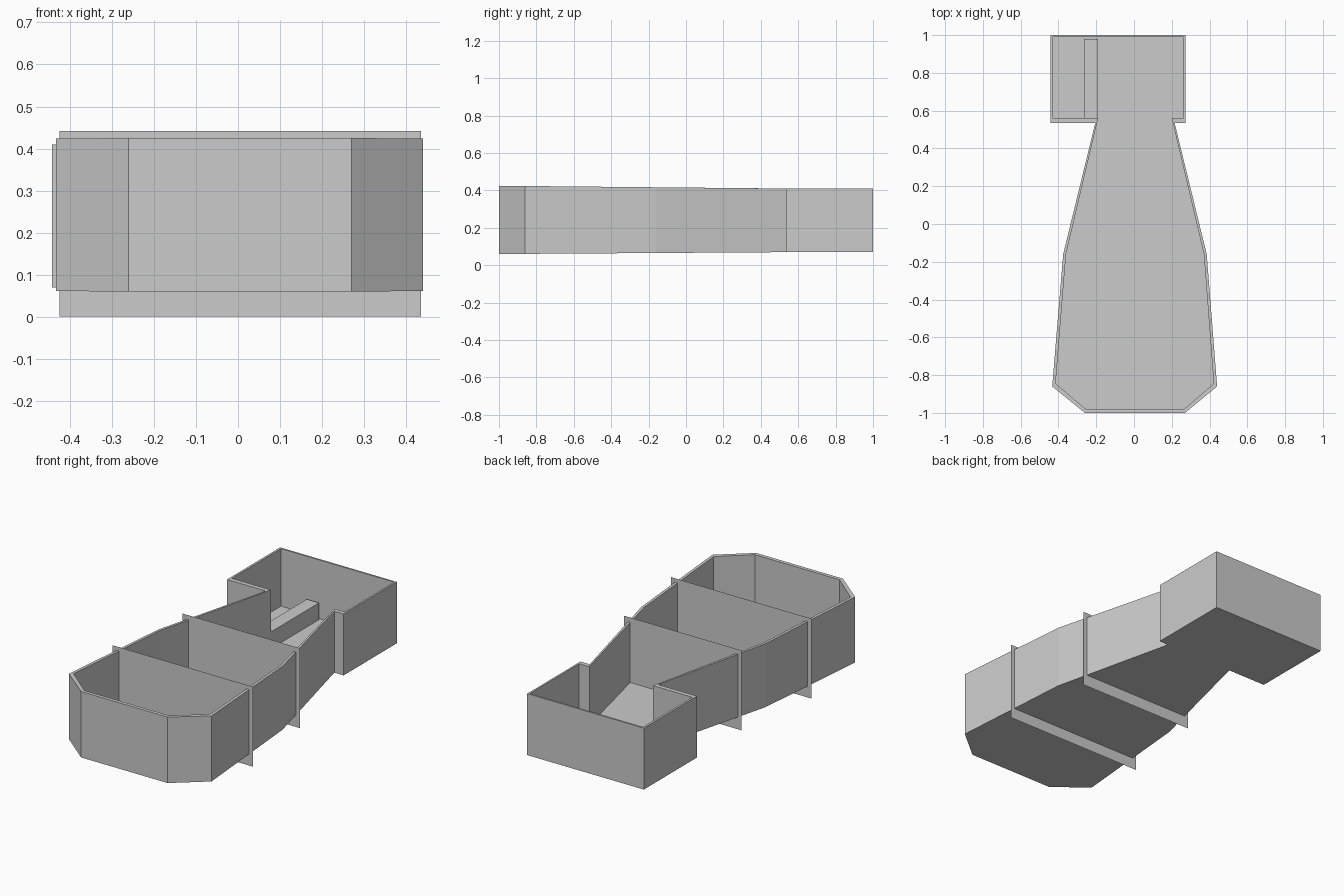
import bpy, bmesh

if "Cube" in bpy.data.objects:
    bpy.data.objects.remove(bpy.data.objects["Cube"])

# Plan outlines, counter-clockwise from the front left corner
OUTER = [(-.26, -1), (.27, -1), (.44, -.86), (.385, -.16), (.215, .535), (.272, .535),
         (.272, 1), (-.442, 1), (-.442, .535), (-.205, .535), (-.375, -.16), (-.433, -.86)]
INNER = [(-.255, -.98), (.265, -.98), (.422, -.845), (.37, -.16), (.2, .56), (.262, .56),
         (.262, .99), (-.43, .99), (-.43, .56), (-.19, .56), (-.36, -.16), (-.415, -.845)]
NECK = (4, 9)  # points where the tapered body meets the rear box


def taper(y, front, rear):
    t = min((y + 1) / 1.535, 1)
    return front + (rear - front) * t


def finish(bm, name):
    bmesh.ops.recalc_face_normals(bm, faces=bm.faces)
    mesh = bpy.data.meshes.new(name)
    bm.to_mesh(mesh)
    bm.free()
    obj = bpy.data.objects.new(name, mesh)
    bpy.context.collection.objects.link(obj)
    return obj


def box(name, lo, hi):
    bm = bmesh.new()
    bmesh.ops.create_cube(bm, size=1)
    for v in bm.verts:
        v.co = [l + (c + .5) * (h - l) for c, l, h in zip(v.co, lo, hi)]
    return finish(bm, name)


# Open tray: outer wall, rim, inner wall, floor and underside
bm = bmesh.new()
rings = []
for outline, front, rear in ((OUTER, .06, .07), (OUTER, .425, .41),
                             (INNER, .425, .41), (INNER, .078, .085)):
    rings.append([bm.verts.new((x, y, taper(y, front, rear))) for x, y in outline])
n = len(OUTER)
for a, b in zip(rings, rings[1:]):
    for i in range(n):
        j = (i + 1) % n
        bm.faces.new((a[i], a[j], b[j], b[i]))
for ring in (rings[0], rings[3]):
    s, e = NECK
    bm.faces.new(ring[s:e + 1])
    bm.faces.new(ring[e:] + ring[:s + 1])
finish(bm, "tray_body")

# Thin cross plates through the tray
for name, y, half in (("front_cross_plate", -.49, .43), ("rear_cross_plate", .02, .36)):
    bm = bmesh.new()
    cx = .005
    bm.faces.new([bm.verts.new((cx + sx * half, y, z))
                  for sx, z in ((-1, 0), (1, 0), (1, .442), (-1, .442))])
    finish(bm, name)

# Raised bar and low floor ledge in the rear box
box("floor_bar", (-.265, .56, .08), (-.19, .98, .178))
box("floor_ledge", (-.43, .56, .08), (-.285, .99, .092))
